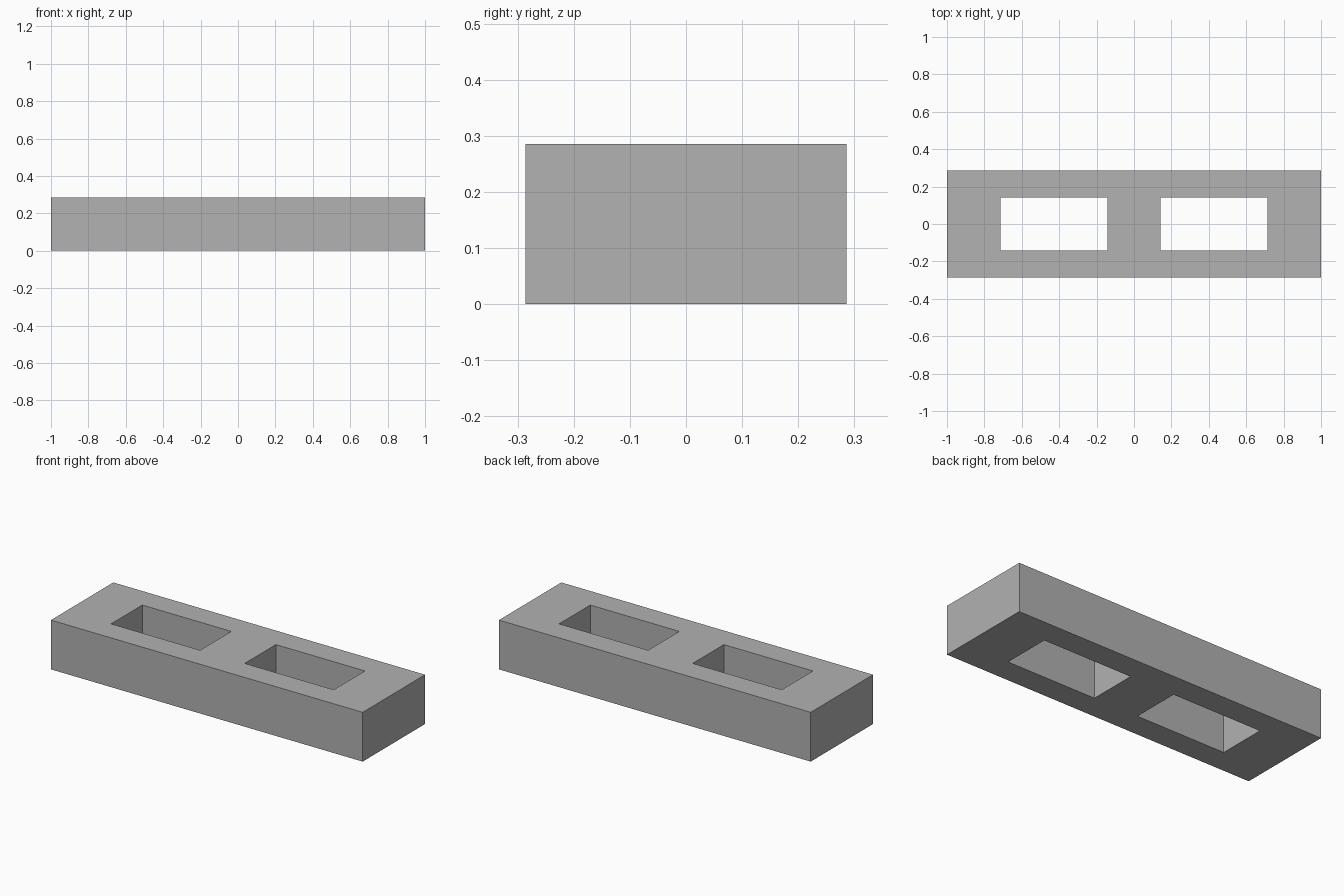
import bpy
import bmesh
from mathutils import Vector

cube = bpy.data.objects.get("Cube")
if cube:
    bpy.data.objects.remove(cube, do_unlink=True)

# Every size is a multiple of one module; the block is 14 modules long
U = 1 / 7
HEIGHT = 2 * U
xs = [x * U for x in (-7, -5, -1, 1, 5, 7)]
ys = [y * U for y in (-2, -1, 1, 2)]
openings = {(1, 1), (3, 1)}

grey = bpy.data.materials.new("plain_grey")
grey.use_nodes = True
colour = (0.445, 0.445, 0.445, 1)
grey.diffuse_color = colour
grey.node_tree.nodes["Principled BSDF"].inputs["Base Color"].default_value = colour

# Footprint: a grid of cells with the two openings left out
bm = bmesh.new()
verts = [[bm.verts.new((x, y, 0)) for y in ys] for x in xs]
for i in range(len(xs) - 1):
    for j in range(len(ys) - 1):
        if (i, j) not in openings:
            bm.faces.new((verts[i][j], verts[i + 1][j],
                          verts[i + 1][j + 1], verts[i][j + 1]))

# Raise the footprint into a solid block with two through slots
raised = bmesh.ops.extrude_face_region(bm, geom=bm.faces[:], use_keep_orig=True)
top = [g for g in raised["geom"] if isinstance(g, bmesh.types.BMVert)]
bmesh.ops.translate(bm, verts=top, vec=Vector((0, 0, HEIGHT)))
bmesh.ops.recalc_face_normals(bm, faces=bm.faces[:])

mesh = bpy.data.meshes.new("slotted_block")
bm.to_mesh(mesh)
bm.free()
mesh.materials.append(grey)
block = bpy.data.objects.new("slotted_block", mesh)
bpy.context.collection.objects.link(block)
